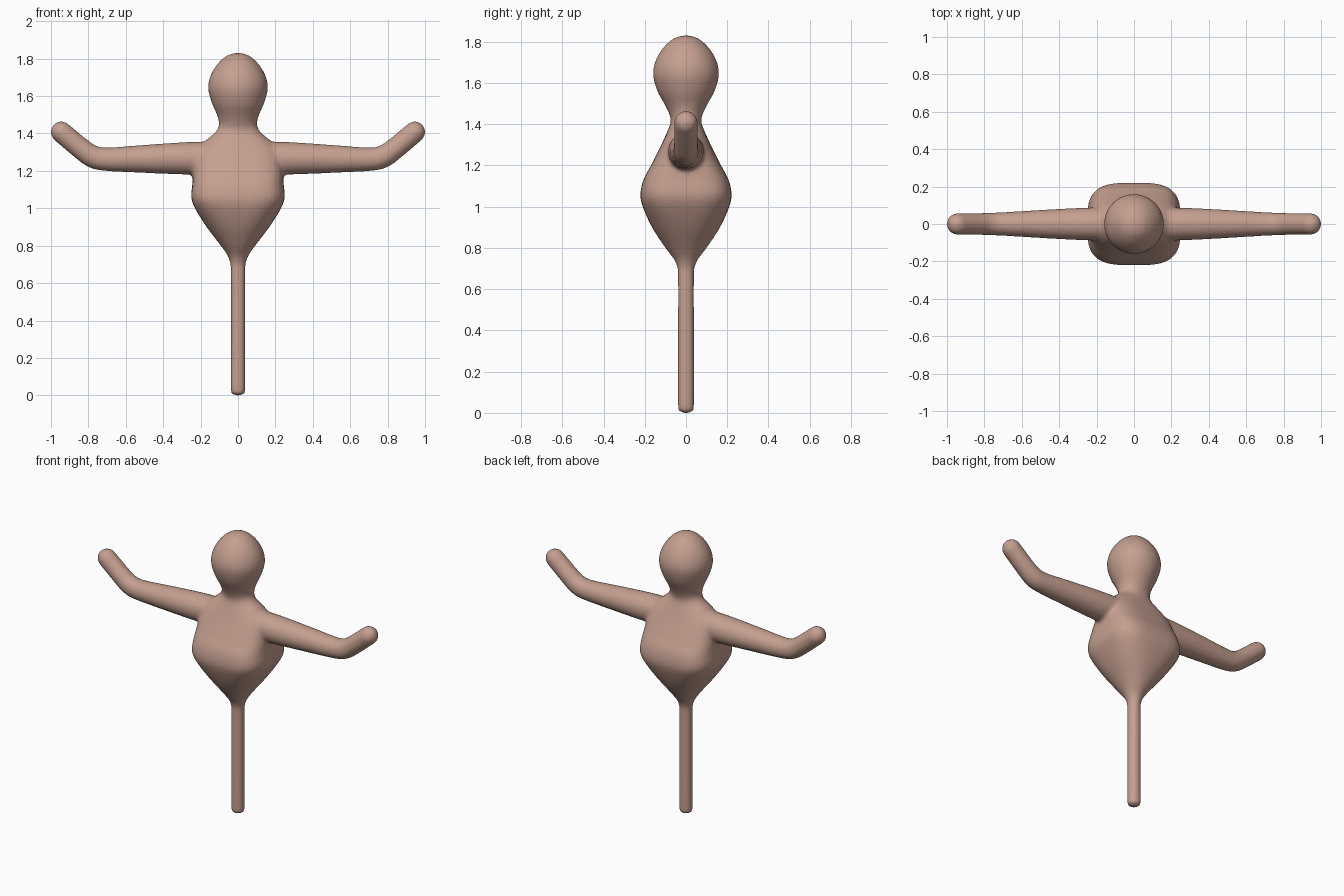
import bpy, bmesh, math
from mathutils import Vector

if "Cube" in bpy.data.objects:
    bpy.data.objects.remove(bpy.data.objects["Cube"])

SIDES = 40


def spline(keys, steps=5):
    """Catmull-Rom interpolation through rows of numbers."""
    pts = [Vector(k) for k in keys]
    out = []
    for i in range(len(pts) - 1):
        p0, p1, p2 = pts[max(i - 1, 0)], pts[i], pts[i + 1]
        p3 = pts[min(i + 2, len(pts) - 1)]
        for s in range(steps):
            t = s / steps
            out.append(0.5 * (2 * p1 + (p2 - p0) * t + (2 * p0 - 5 * p1 + 4 * p2 - p3) * t * t
                              + (3 * p1 - p0 - 3 * p2 + p3) * t ** 3))
    return out + [pts[-1]]


def power(c, n):
    return math.copysign(abs(c) ** (2 / n), c)


def loft(bm, rings):
    """Skin superellipse rings given as (centre, axis u, axis v, exponent)."""
    loops = []
    for c, u, v, n in rings:
        angles = [2 * math.pi * i / SIDES for i in range(SIDES)]
        loops.append([bm.verts.new(c + u * power(math.cos(a), n) + v * power(math.sin(a), n))
                      for a in angles])
    for a, b in zip(loops, loops[1:]):
        for i in range(SIDES):
            j = (i + 1) % SIDES
            bm.faces.new((a[i], a[j], b[j], b[i]))
    bm.faces.new(loops[0][::-1])
    bm.faces.new(loops[-1])


bm = bmesh.new()

# Stalk, torso, neck and head: height, half width, half depth, squareness
profile = [
    (0.0, .016, .016, 2), (.010, .031, .031, 2), (.035, .040, .040, 2), (.35, .040, .040, 2),
    (.66, .040, .040, 2), (.71, .043, .044, 2), (.75, .058, .062, 2), (.80, .092, .100, 2.1),
    (.90, .168, .165, 2.5), (1.0, .230, .210, 3.1), (1.06, .250, .221, 3.4),
    (1.13, .244, .207, 3.4), (1.20, .240, .170, 3.2), (1.30, .225, .120, 2.8),
    (1.36, .175, .093, 2.4), (1.41, .118, .074, 2.1), (1.45, .102, .082, 2),
    (1.50, .113, .106, 2), (1.56, .139, .139, 2), (1.64, .160, .160, 2),
    (1.71, .147, .147, 2), (1.77, .111, .111, 2), (1.81, .069, .069, 2),
    (1.825, .037, .037, 2), (1.831, .010, .010, 2)]
loft(bm, [(Vector((0, 0, z)), Vector((w, 0, 0)), Vector((0, d, 0)), n)
          for z, w, d, n in spline(profile)])

# Bent arms with rounded ends: x, z, radius
path = spline([(.08, 1.268, .088), (.27, 1.267, .087), (.50, 1.264, .075), (.70, 1.262, .063),
               (.77, 1.274, .061), (.83, 1.312, .058), (.945, 1.408, .057)])
tip = path[-1]
aim = Vector((.768, .64))
for k in range(1, 8):
    a = math.radians(12 * k)
    path.append(Vector((tip.x + aim.x * .057 * math.sin(a), tip.y + aim.y * .057 * math.sin(a),
                        .057 * math.cos(a))))
for side in (-1, 1):
    rings = []
    for i, p in enumerate(path):
        t = path[min(i + 1, len(path) - 1)] - path[max(i - 1, 0)]
        t = Vector((t.x, t.y)).normalized()
        rings.append((Vector((side * p.x, 0, p.y)), Vector((-side * t.y, 0, t.x)) * p.z,
                      Vector((0, p.z, 0)), 2))
    loft(bm, rings)

bmesh.ops.recalc_face_normals(bm, faces=bm.faces)
mesh = bpy.data.meshes.new("figure_body")
bm.to_mesh(mesh)
bm.free()
body = bpy.data.objects.new("figure_body", mesh)
bpy.context.collection.objects.link(body)

# Fuse the parts into one skin and soften the joints
remesh = body.modifiers.new("fuse", 'REMESH')
remesh.mode = 'VOXEL'
remesh.voxel_size = 0.011
remesh.use_smooth_shade = True
soften = body.modifiers.new("soften", 'SMOOTH')
soften.factor = 0.5
soften.iterations = 8

# Clay pink skin
clay = bpy.data.materials.new("clay")
clay.diffuse_color = (0.56, 0.35, 0.28, 1)
clay.use_nodes = True
clay.node_tree.nodes["Principled BSDF"].inputs["Base Color"].default_value = clay.diffuse_color
mesh.materials.append(clay)
